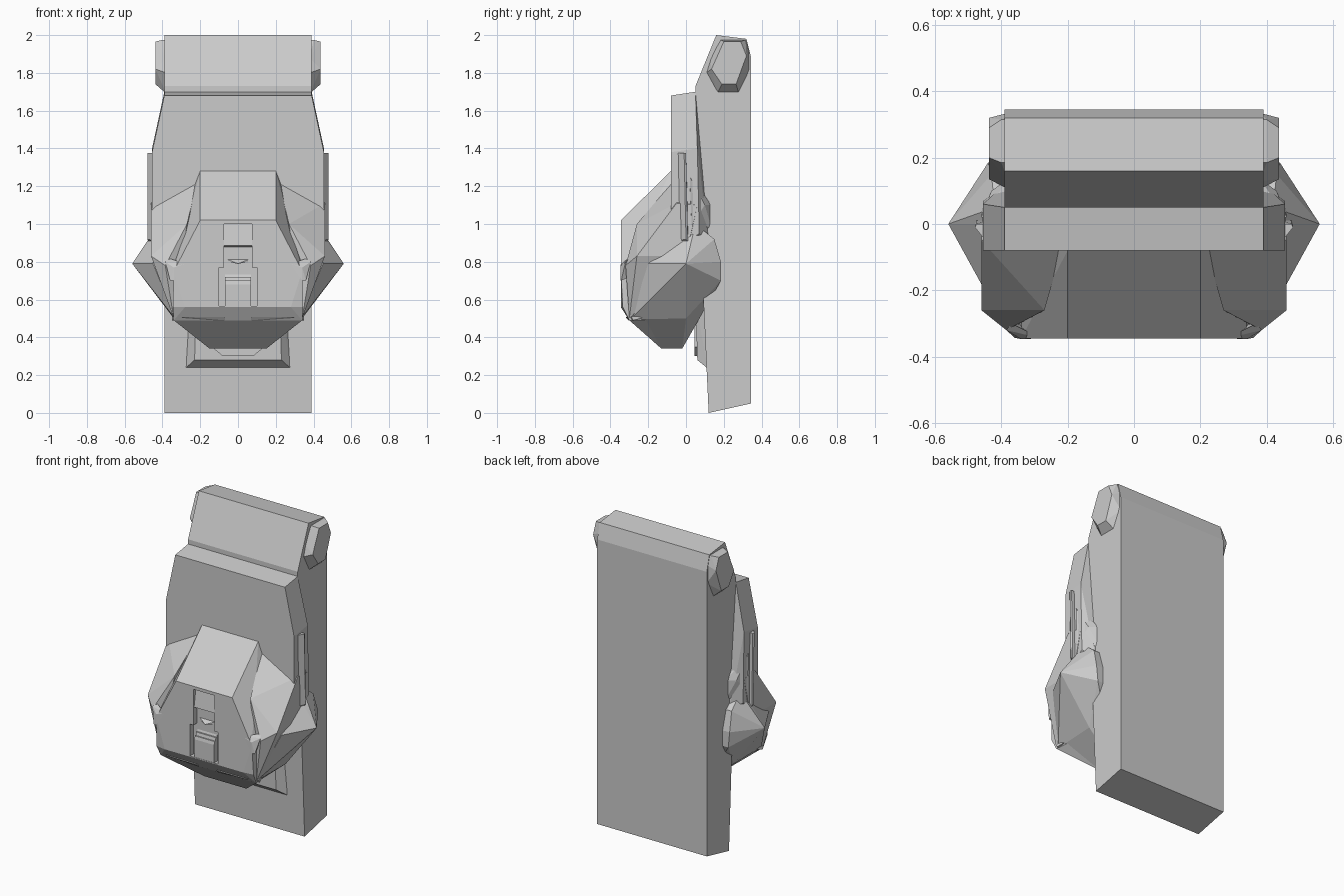
import bpy, bmesh

if "Cube" in bpy.data.objects:
    bpy.data.objects.remove(bpy.data.objects["Cube"])


def add_object(name, bm):
    bmesh.ops.recalc_face_normals(bm, faces=bm.faces)
    mesh = bpy.data.meshes.new(name)
    bm.to_mesh(mesh)
    bm.free()
    ob = bpy.data.objects.new(name, mesh)
    bpy.context.collection.objects.link(ob)
    return ob


def hull(name, pts, pair=False):
    """Faceted solid round pts: symmetric about x = 0, or a mirrored pair."""
    bm = bmesh.new()
    if not pair:
        pts = pts + [(-x, y, z) for x, y, z in pts]
    for p in set(pts):
        bm.verts.new(p)
    out = bmesh.ops.convex_hull(bm, input=bm.verts)
    junk = {e for e in out["geom_interior"] + out["geom_unused"]
            if isinstance(e, bmesh.types.BMVert)}
    bmesh.ops.delete(bm, geom=list(junk), context='VERTS')
    bmesh.ops.dissolve_limit(bm, angle_limit=0.02, verts=bm.verts, edges=bm.edges)
    ob = add_object(name, bm)
    if pair:
        m = ob.modifiers.new("Mirror", 'MIRROR')
        m.use_mirror_merge = False
    return ob


def profile(name, yz, half):
    """Side profile (y, z) extruded across the full width."""
    bm = bmesh.new()
    face = bm.faces.new([bm.verts.new((-half, y, z)) for y, z in yz])
    new = bmesh.ops.extrude_face_region(bm, geom=[face])["geom"]
    bmesh.ops.translate(bm, vec=(2 * half, 0, 0),
                        verts=[v for v in new if isinstance(v, bmesh.types.BMVert)])
    return add_object(name, bm)


# Back slab with chamfered top
profile("back_slab", [(.12, 0), (.345, .05), (.345, 1.88), (.32, 1.98), (.16, 2),
                      (.05, 1.73), (.05, 1.5)], .39)

# Faceted knobs at the top of the slab
outer = [(.185, 1.975), (.315, 1.975), (.335, 1.92), (.335, 1.8), (.28, 1.69),
         (.165, 1.69), (.105, 1.8), (.13, 1.88)]
inner = [(.2, 1.965), (.29, 1.965), (.32, 1.89), (.265, 1.74), (.19, 1.74), (.135, 1.82)]
hull("top_knob", [(.38, y, z) for y, z in outer] + [(.4, y, z) for y, z in outer[:2]]
     + [(.437, y, z) for y, z in inner], pair=True)

# Tall headdress panel behind the head
hull("headdress", [(.39, -.08, 1.68), (.39, .05, 1.7), (.455, -.08, 1.38),
                   (.455, .06, 1.4), (.455, -.08, .85), (.455, .07, .95), (.39, .12, .9)])

# Thin side strips and rear fins
strip = [(-.06, 1.375), (0, 1.375), (.012, .91), (-.05, .91)]
hull("side_strip", [(.44, y, z) for y, z in strip] + [(.48, -.01, 1.375), (.475, 0, 1.375),
     (.48, 0, .92), (.475, .01, .91)], pair=True)
fin = [(.02, 1.25), (.06, 1.21), (.135, 1.1), (.135, .98), (.08, .93), (.02, 1)]
hull("rear_fin", [(.38, y, z) for y, z in fin]
     + [(.46, .02, 1.25), (.46, .03, 1), (.43, .1, 1.1)], pair=True)

# Collar: pointed cheeks tapering to the chin
hull("collar", [(.56, 0, .79), (.46, 0, .92), (.42, .05, 1), (.43, .15, .92),
                (.44, .185, .8), (.43, .185, .7), (.38, .13, .63), (.3, .1, .6),
                (.15, -.13, .34), (.15, -.02, .34), (.33, -.295, .495),
                (.34, 0, .5), (.45, -.2, .79)])

# Central face plate
face = hull("face_plate", [(.2, -.08, 1.28), (.22, 0, 1.25), (.2, -.345, 1.02),
                           (.34, -.345, .75), (.28, -.345, .56), (.345, -.335, .56),
                           (.34, -.3, .49), (.15, -.13, .34), (.3, 0, .5), (.33, 0, 1.)])

# Brow and temple plates
hull("temple_plate", [(.21, -.05, 1.25), (.28, .02, 1.255), (.46, -.05, 1.11),
                      (.455, .06, 1.1), (.46, -.26, .83), (.27, -.26, 1.),
                      (.385, -.32, .78), (.34, -.3, .5), (.46, 0, .83),
                      (.2, 0, 1.2), (.3, 0, .6)], pair=True)

# Nose channel cut into the face plate
bm = bmesh.new()
for hx, z0, z1 in ((.075, .7, 1.0), (.1, .565, .77)):
    vs = bmesh.ops.create_cube(bm, size=1)["verts"]
    bmesh.ops.scale(bm, vec=(2 * hx, .1, z1 - z0), verts=vs)
    bmesh.ops.translate(bm, vec=(0, -.36, (z0 + z1) / 2), verts=vs)
cutter = add_object("nose_channel_cutter", bm)
cutter.hide_render = True
cutter.hide_viewport = True
cut = face.modifiers.new("Nose channel", 'BOOLEAN')
cut.operation = 'DIFFERENCE'
cut.solver = 'EXACT'
cut.use_self = True
cut.object = cutter

# Nose bridge, nose and stepped mouth block
profile("nose_bridge", [(-.3, 1.02), (-.32, 1.02), (-.342, .885), (-.3, .875)], .073)
hull("nose", [(.075, -.3, .82), (0, -.335, .79), (.075, -.3, .8), (0, -.3, .82)])
profile("mouth_block", [(-.3, .76), (-.315, .72), (-.325, .72), (-.33, .7), (-.338, .7),
                        (-.343, .68), (-.343, .56), (-.3, .56)], .07)

# Lip ledges and eye corners
hull("lip_ledge", [(.07, -.32, .508), (.28, -.32, .508), (.35, -.29, .51), (.07, -.305, .49),
                   (.35, -.28, .49), (.07, -.2, .49), (.33, -.2, .51)], pair=True)
hull("eye_corner", [(.385, -.32, .8), (.36, -.343, .7), (.34, -.347, .7),
                    (.28, -.345, .79), (.34, -.347, .77), (.37, -.3, .82),
                    (.35, -.3, .72)], pair=True)

# Chest plaque below the chin
hull("chest_plaque", [(.28, .115, .235), (.26, .1, .6), (.23, .06, .28), (.22, .05, .6),
                      (.28, .16, .235), (.26, .16, .6)])
hull("chest_pendant", [(.08, .045, .3), (.14, .045, .35), (.14, .045, .55),
                       (.08, .1, .3), (.14, .1, .35), (.14, .1, .55)])
